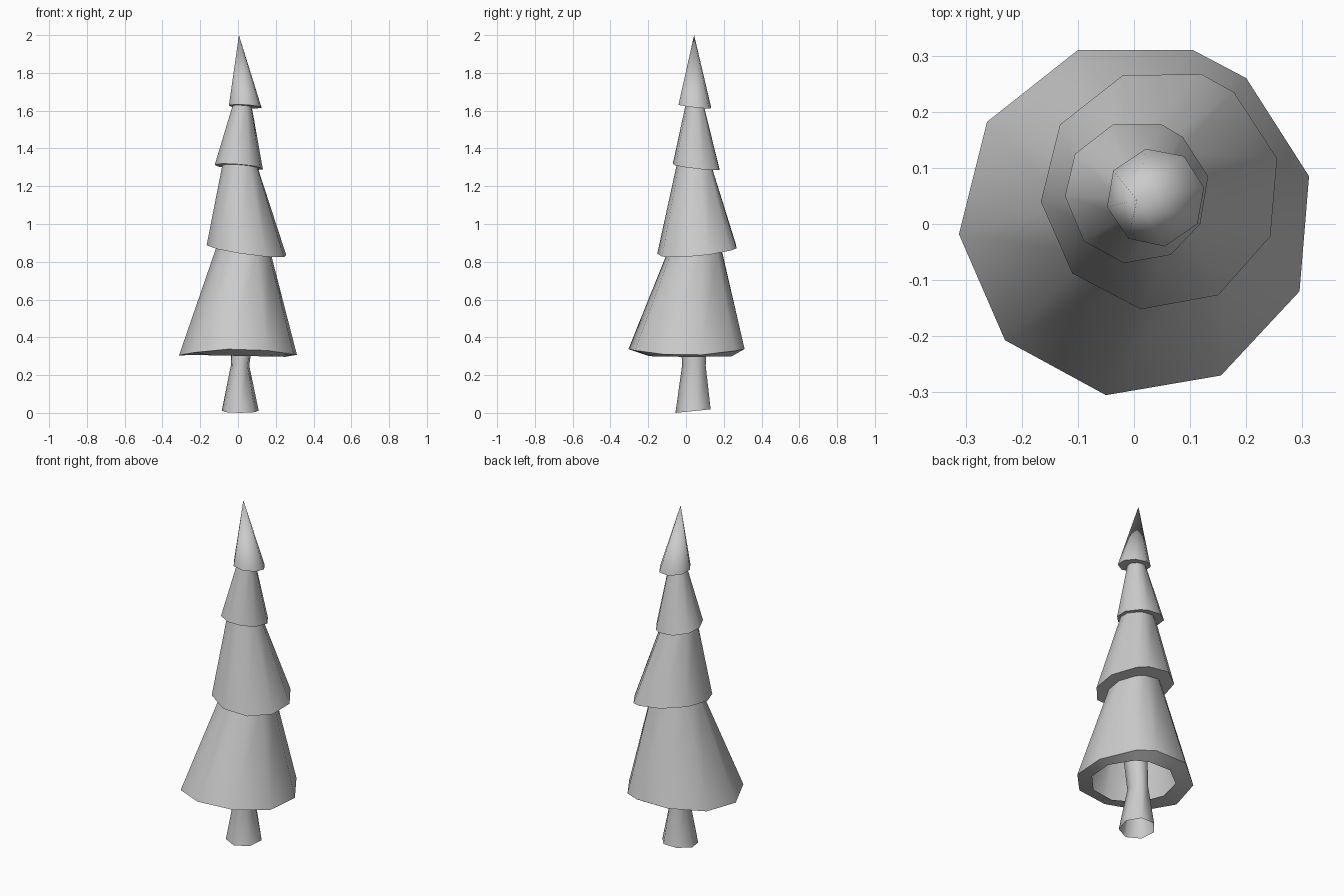
import bpy, bmesh, math
from mathutils import Vector

if "Cube" in bpy.data.objects:
    bpy.data.objects.remove(bpy.data.objects["Cube"])


def loft(name, loops, tip=None):
    """Skin a list of equal-length point loops; optional apex closes the end."""
    bm = bmesh.new()
    rings = [[bm.verts.new(p) for p in loop] for loop in loops]
    n = len(rings[0])
    for a, b in zip(rings, rings[1:]):
        for i in range(n):
            j = (i + 1) % n
            bm.faces.new((a[i], a[j], b[j], b[i]))
    if tip:
        t = bm.verts.new(tip)
        for i in range(n):
            bm.faces.new((rings[-1][i], rings[-1][(i + 1) % n], t))
    me = bpy.data.meshes.new(name)
    bm.to_mesh(me)
    bm.free()
    ob = bpy.data.objects.new(name, me)
    bpy.context.collection.objects.link(ob)
    bpy.ops.object.select_all(action='DESELECT')
    ob.select_set(True)
    bpy.context.view_layer.objects.active = ob
    bpy.ops.object.shade_smooth_by_angle(angle=math.radians(65))
    return ob


def scaled(outline, old, new, s, z):
    """Outline scaled about its centre and moved to a new centre; z is a function."""
    pts = [(new[0] + (x - old[0]) * s, new[1] + (y - old[1]) * s) for x, y in outline]
    return [Vector((x, y, z(x, y))) for x, y in pts]


def tier(name, outline, centre, rim_z, inner, top=None, tip=None):
    """Skirt of branches: underside lip, drooping rim, then the sloping side."""
    rim = [Vector((x, y, rim_z(x, y))) for x, y in outline]
    loops = [scaled(outline, centre, *inner), rim]
    if top:
        c, s, z = top
        loops.append(scaled(outline, centre, c, s, z))
    return loft(name, loops, tip)


# Rim outlines, counter-clockwise from above
rim1 = [(-.10, .31), (-.262, .182), (-.312, -.018), (-.23, -.207), (-.05, -.305),
        (.155, -.27), (.295, -.12), (.312, .085), (.20, .26), (.105, .31)]
rim2 = [(-.02, .265), (-.132, .177), (-.166, .04), (-.11, -.088), (.012, -.152),
        (.15, -.127), (.243, -.022), (.255, .117), (.178, .235), (.12, .267)]
rim3 = [(-.038, .177), (-.105, .125), (-.123, .05), (-.09, -.03), (-.018, -.07),
        (.065, -.055), (.118, 0), (.132, .085), (.087, .155), (.05, .177)]
rim4 = [(.021, .134), (-.037, .095), (-.048, .03), (-.01, -.026),
        (.055, -.04), (.113, 0), (.125, .065), (.089, .121)]

# Rim heights
z1 = lambda x, y: .305 + .35 * y * y
z2 = lambda x, y: .86 - .14 * (x - .045) + .10 * (y - .057)
z3 = lambda x, y: 1.303 - .08 * x - .11 * (y - .055)
z4 = lambda x, y: 1.622 - .06 * (x - .038) - .11 * (y - .047)

# Branch tiers, bottom to top
tier("bottom_branches", rim1, (0, 0), z1,
     ((.025, .02), .72, lambda x, y: .302 - .02 * x),
     top=((.03, .042), .46, z2))
tier("lower_branches", rim2, (.045, .057), z2, ((.03, .042), .66, z2),
     top=((.012, .045), .45, z3))
tier("upper_branches", rim3, (.004, .054), z3, ((.012, .045), .74, z3),
     top=((.022, .047), .40, z4))
tier("top_branches", rim4, (.038, .047), z4, ((.024, .047), .58, z4),
     tip=(.005, .043, 2.0))

# Trunk: flared foot, narrow waist, widening again inside the branches
sides = 7
trunk = []
for cx, cy, rx, ry, z in [(.012, .042, .10, .098, .01), (.011, .045, .05, .066, .25),
                          (.03, .045, .065, .075, .50)]:
    wobble = .01 if z < .1 else 0
    trunk.append([Vector((cx + rx * math.cos(a), cy + ry * math.sin(a),
                          z + wobble * math.sin(a)))
                  for a in [2 * math.pi * (i + .25) / sides for i in range(sides)]])
loft("trunk", trunk)
